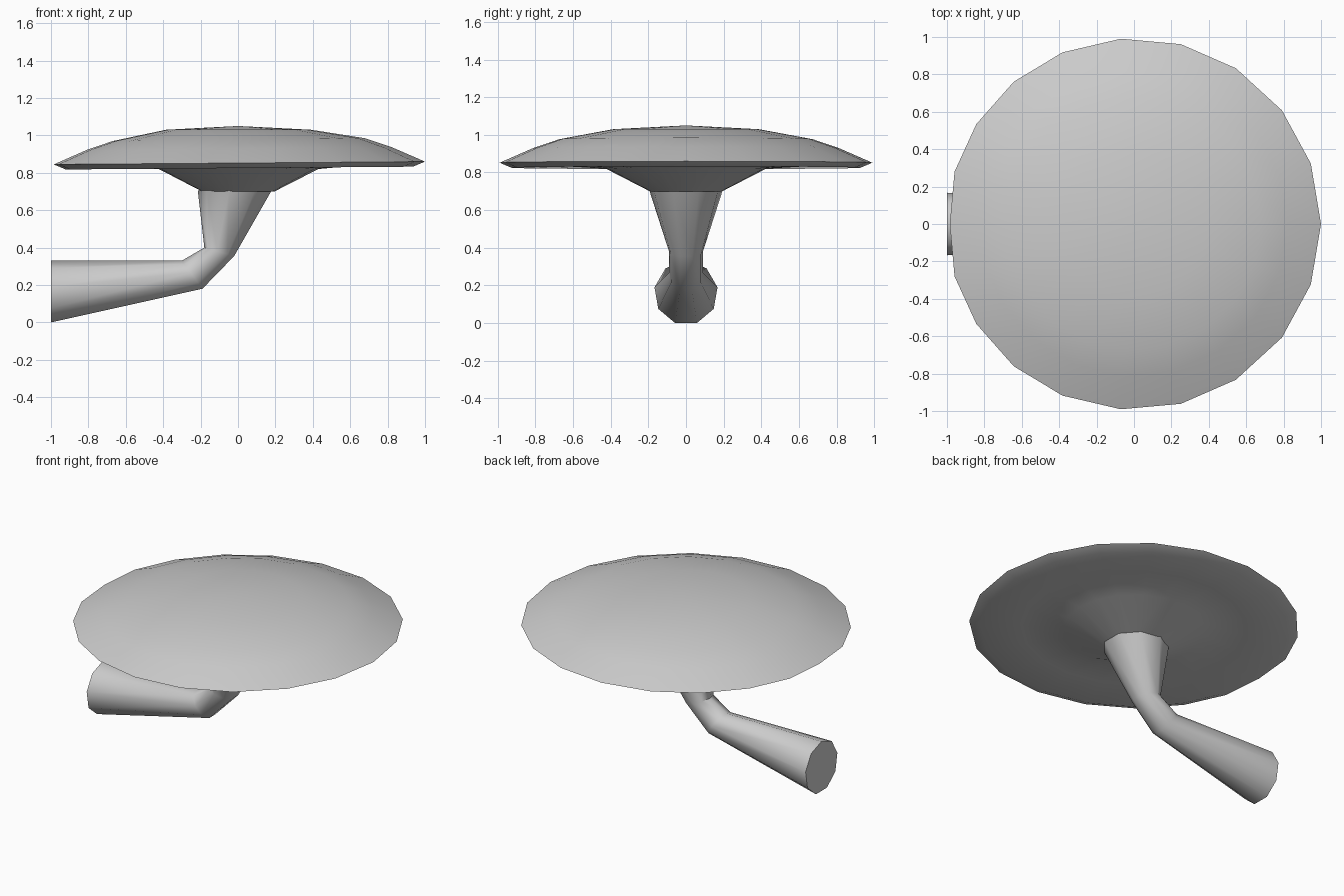
import bpy, math
from mathutils import Vector

if "Cube" in bpy.data.objects:
    bpy.data.objects.remove(bpy.data.objects["Cube"])


def loft(name, rings, angle, tip=None):
    """Skin matching rings of points; close the ends with faces or a tip."""
    n = len(rings[0])
    verts = [p for ring in rings for p in ring]
    faces = [tuple(reversed(range(n)))]
    for r in range(len(rings) - 1):
        for i in range(n):
            j = (i + 1) % n
            faces.append((r * n + i, r * n + j, (r + 1) * n + j, (r + 1) * n + i))
    last = (len(rings) - 1) * n
    if tip:
        verts.append(tip)
        faces += [(last + i, last + (i + 1) % n, len(verts) - 1) for i in range(n)]
    else:
        faces.append(tuple(range(last, last + n)))
    me = bpy.data.meshes.new(name)
    me.from_pydata(verts, [], faces)
    ob = bpy.data.objects.new(name, me)
    bpy.context.collection.objects.link(ob)
    me.shade_smooth()
    me.set_sharp_from_angle(angle=math.radians(angle))
    return ob


# Domed cap: slightly uneven 20-sided outline
half = [0, 19, 37.7, 57, 75.5, 94, 112.5, 130, 147.5, 163.6, 180]
angles = [math.radians(a) for a in half + [360 - a for a in half[-2:0:-1]]]


def cap_ring(r, z):
    tilt = 0.0075 if r > 0.6 else 0
    return [(r * math.cos(a) * (0.985 if abs(a - math.pi) < 0.01 else 1),
             r * math.sin(a) * 0.993, z + tilt * math.cos(a)) for a in angles]


profile = [(0.195, 0.70), (0.43, 0.82), (0.68, 0.835), (0.935, 0.825), (1.0, 0.852),
           (0.82, 0.93), (0.68, 0.977), (0.39, 1.03)]
loft("cap", [cap_ring(r, z) for r, z in profile], 29, (0, 0, 1.05))


# Bent stalk: 9-sided sections, point on the inside of the bend, flat outside
def stalk_ring(inner, outer, w):
    p, q = Vector((inner[0], 0, inner[1])), Vector((outer[0], 0, outer[1]))
    d = (q - p) / (1 + math.cos(math.pi / 9))
    c = p + d
    steps = [2 * math.pi * k / 9 for k in range(9)]
    return [tuple(c - d * math.cos(a) + Vector((0, w * math.sin(a), 0))) for a in steps]


loft("stalk", [
    stalk_ring((-1.0, 0.33), (-1.0, 0.0), 0.17),
    stalk_ring((-0.30, 0.33), (-0.19, 0.18), 0.092),
    stalk_ring((-0.18, 0.40), (-0.02, 0.355), 0.092),
    stalk_ring((-0.215, 0.705), (0.18, 0.705), 0.198),
], 50)
